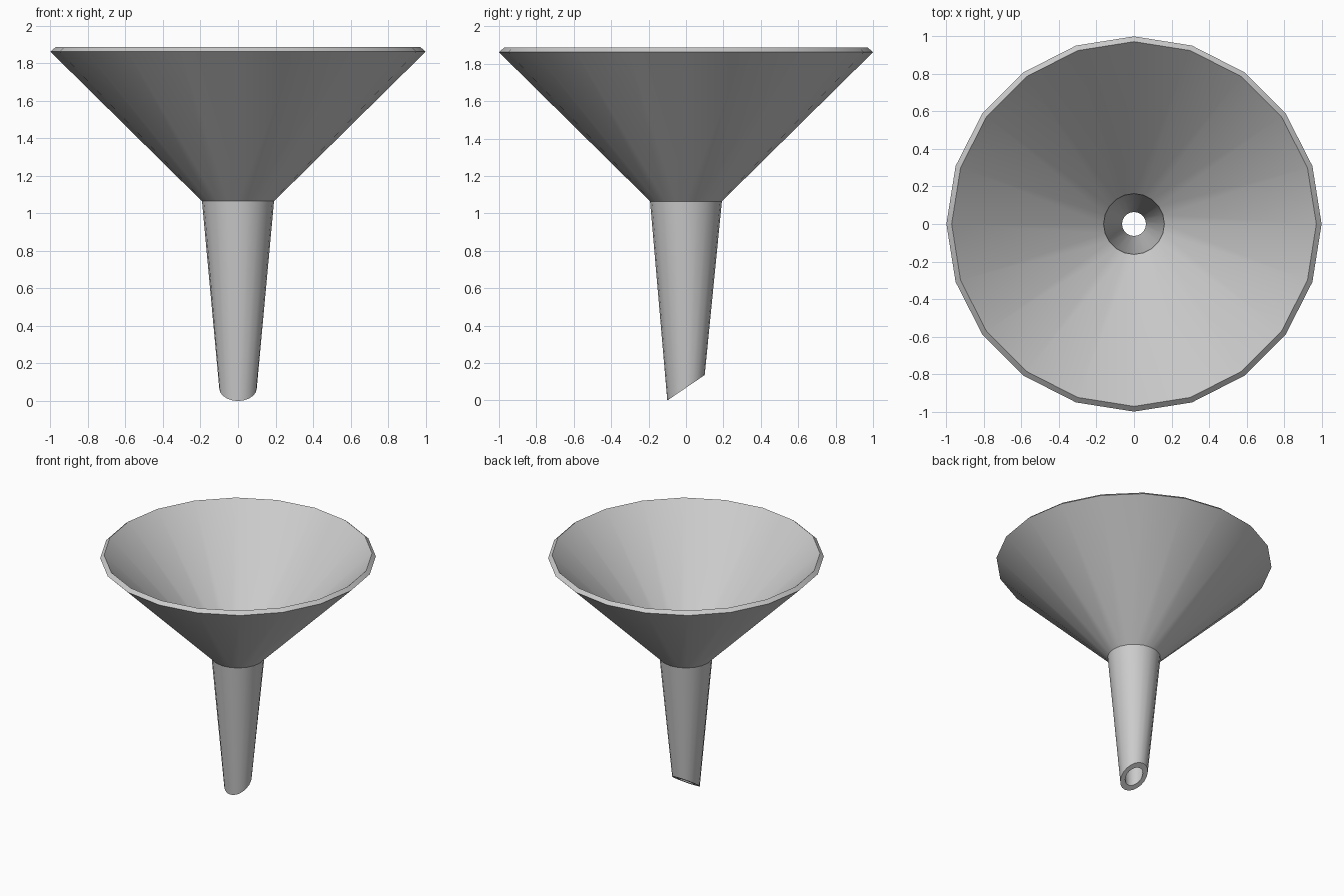
import bpy, bmesh, math

if "Cube" in bpy.data.objects:
    bpy.data.objects.remove(bpy.data.objects["Cube"])

SIDES = 20
# Closed wall profile (radius, height, follows slanted tip cut)
PROFILE = [
    (0.100, 0.068, True),    # outer tip
    (0.192, 1.065, False),   # outer neck
    (1.000, 1.862, False),   # outer rim
    (0.972, 1.887, False),   # inner rim
    (0.162, 1.078, False),   # inner neck
    (0.064, 0.068, True),    # inner tip
]
SLANT = 0.68

# Funnel: revolve the profile, with the spout tip cut at an angle
bm = bmesh.new()
rings = []
for r, z, slanted in PROFILE:
    ring = []
    for i in range(SIDES):
        a = math.tau * i / SIDES
        x, y = r * math.cos(a), r * math.sin(a)
        ring.append(bm.verts.new((x, y, z + (SLANT * y if slanted else 0))))
    rings.append(ring)
for k, ring in enumerate(rings):
    nxt = rings[(k + 1) % len(rings)]
    for i in range(SIDES):
        j = (i + 1) % SIDES
        bm.faces.new((ring[i], ring[j], nxt[j], nxt[i]))
bmesh.ops.recalc_face_normals(bm, faces=bm.faces)

mesh = bpy.data.meshes.new("funnel")
bm.to_mesh(mesh)
bm.free()
funnel = bpy.data.objects.new("funnel", mesh)
bpy.context.collection.objects.link(funnel)

# Smooth walls with crisp rim, neck and tip edges
bpy.context.view_layer.objects.active = funnel
funnel.select_set(True)
bpy.ops.object.shade_smooth_by_angle(angle=math.radians(30))
